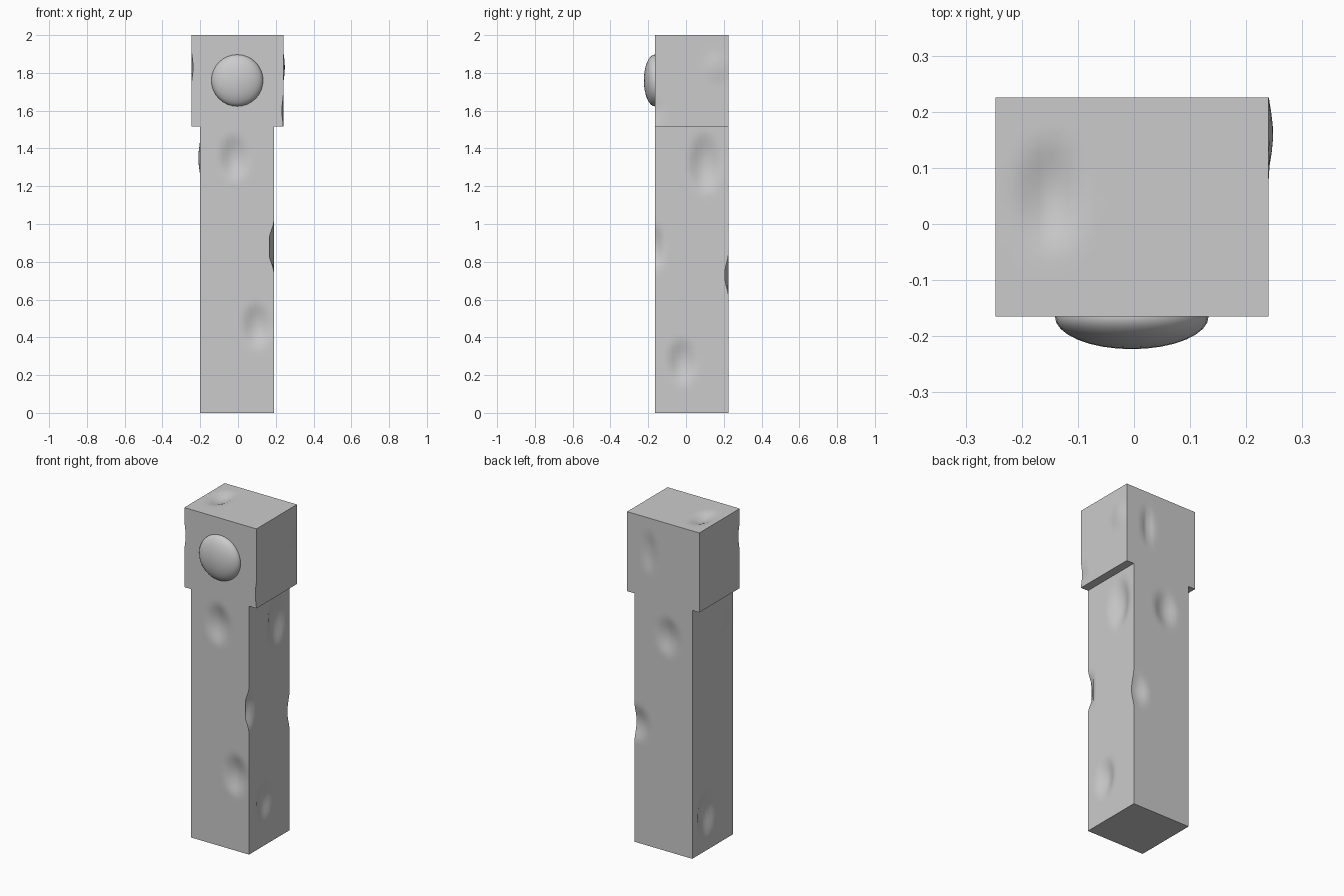
import bpy, bmesh, math
from mathutils import Vector

if "Cube" in bpy.data.objects:
    bpy.data.objects.remove(bpy.data.objects["Cube"])


def finish(obj, angle):
    bpy.ops.object.select_all(action='DESELECT')
    obj.select_set(True)
    bpy.context.view_layer.objects.active = obj
    bpy.ops.object.shade_smooth_by_angle(angle=math.radians(angle))


def worn_block(name, lo, hi, marks, step=0.025):
    """Gridded box whose faces carry soft dents (depth > 0) and bumps (depth < 0)."""
    lo, hi = Vector(lo), Vector(hi)
    bm = bmesh.new()
    bmesh.ops.create_cube(bm, size=1)
    for v in bm.verts:
        v.co = Vector([hi[i] if v.co[i] > 0 else lo[i] for i in range(3)])
    # slice into an even grid along every axis
    for axis in range(3):
        n = max(1, round((hi[axis] - lo[axis]) / step))
        normal = Vector([float(i == axis) for i in range(3)])
        for k in range(1, n):
            co = lo.copy()
            co[axis] += (hi[axis] - lo[axis]) * k / n
            bmesh.ops.bisect_plane(bm, geom=bm.verts[:] + bm.edges[:] + bm.faces[:],
                                   plane_co=co, plane_no=normal)
    # push or pull the surface around each mark
    rest = {v: v.co.copy() for v in bm.verts}
    for axis, side, a, b, ra, rb, depth in marks:
        plane = hi[axis] if side > 0 else lo[axis]
        u, w = [i for i in range(3) if i != axis]
        for v, p in rest.items():
            if abs(p[axis] - plane) < 1e-4:
                r2 = ((p[u] - a) / ra) ** 2 + ((p[w] - b) / rb) ** 2
                if r2 < 1:
                    v.co[axis] -= side * depth * (1 - r2) ** 1.5
    bmesh.ops.recalc_face_normals(bm, faces=bm.faces[:])
    mesh = bpy.data.meshes.new(name)
    bm.to_mesh(mesh)
    bm.free()
    obj = bpy.data.objects.new(name, mesh)
    bpy.context.collection.objects.link(obj)
    finish(obj, 50)
    return obj


X, Y, Z = 0, 1, 2

# Tall shaft; marks: axis, side, centre (2), radii (2), depth
worn_block("shaft", (-0.20, -0.165, 0), (0.19, 0.225, 1.515), [
    (Y, -1, -0.02, 1.35, 0.08, 0.13, 0.025),
    (Y, -1, 0.10, 0.46, 0.08, 0.13, 0.025),
    (X, 1, 0.10, 1.32, 0.09, 0.17, 0.03),
    (X, 1, -0.02, 0.27, 0.08, 0.13, 0.025),
    (X, 1, -0.165, 0.88, 0.05, 0.13, 0.033),
    (Y, 1, 0.17, 0.73, 0.08, 0.11, 0.022),
    (Y, 1, -0.035, 1.31, 0.08, 0.12, 0.02),
    (X, -1, 0.09, 0.22, 0.09, 0.15, 0.03),
    (X, -1, -0.05, 1.35, 0.07, 0.10, -0.01),
])

# Wider head block
worn_block("head", (-0.247, -0.165, 1.515), (0.24, 0.225, 2.0), [
    (Z, 1, -0.15, 0.05, 0.06, 0.11, 0.022),
    (X, 1, 0.16, 1.83, 0.07, 0.09, -0.008),
    (X, 1, -0.165, 1.60, 0.05, 0.08, 0.008),
    (X, -1, -0.165, 1.83, 0.06, 0.09, 0.009),
    (Y, 1, 0.09, 1.79, 0.04, 0.14, 0.015),
])

# Flattened round knob on the front of the head
bpy.ops.mesh.primitive_uv_sphere_add(segments=32, ring_count=16, radius=1,
                                     location=(-0.004, -0.165, 1.76))
knob = bpy.context.object
knob.name = "front_knob"
knob.scale = (0.137, 0.058, 0.137)
finish(knob, 60)
